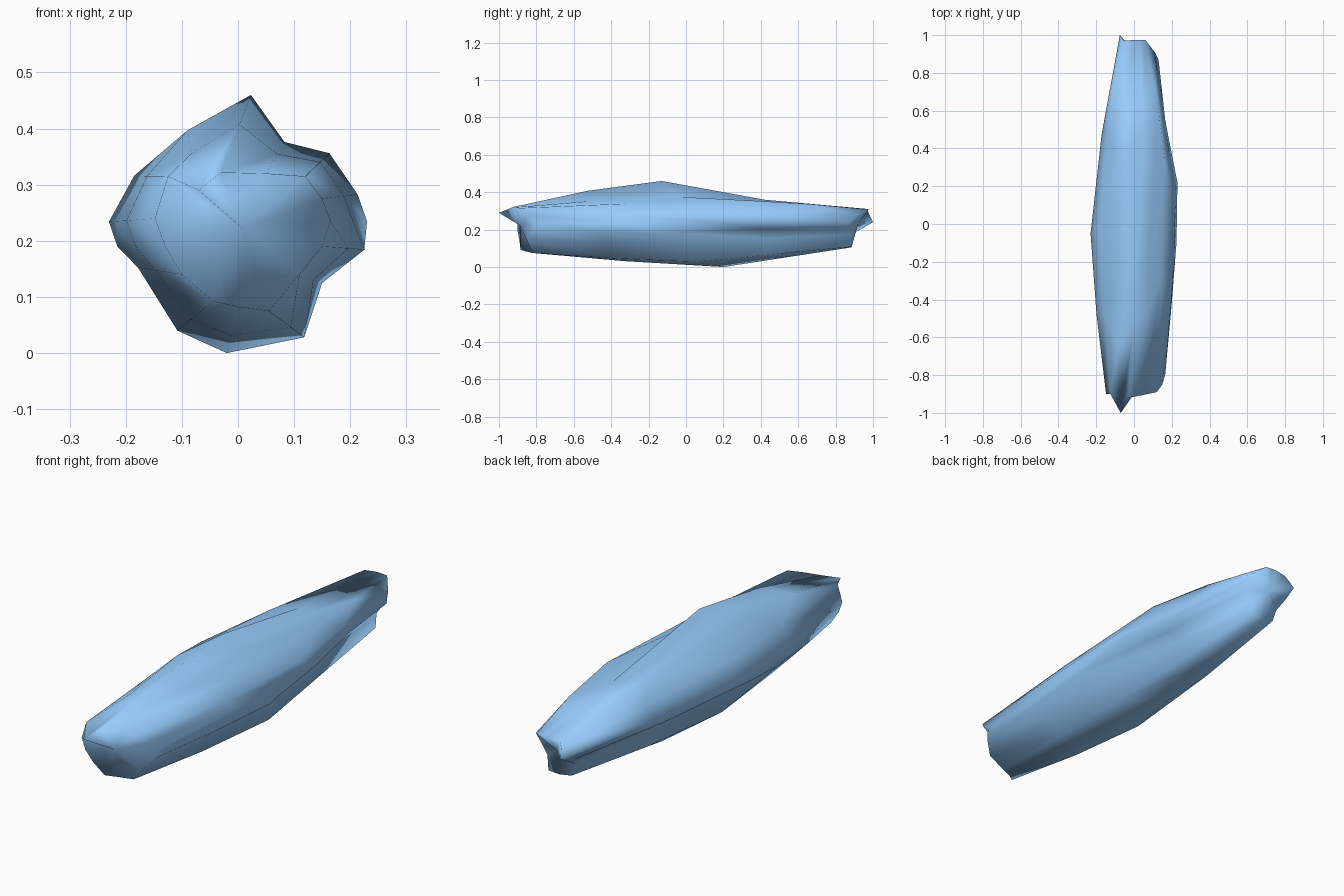
import bpy, bmesh
from mathutils import Vector

# Ridges running lengthwise, clockwise from the top: front, middle and back point
ridges = [
    [(-0.03, -0.92, 0.322), (0.023, -0.13, 0.46), (0.0, 0.975, 0.31)],
    [(0.05, -0.905, 0.32), (0.083, -0.05, 0.376), (0.03, 0.975, 0.31)],
    [(0.12, -0.89, 0.315), (0.163, 0.33, 0.356), (0.06, 0.975, 0.308)],
    [(0.15, -0.85, 0.275), (0.213, 0.15, 0.283), (0.11, 0.91, 0.275)],
    [(0.165, -0.80, 0.235), (0.23, 0.22, 0.235), (0.13, 0.87, 0.24)],
    [(0.15, -0.82, 0.19), (0.225, -0.10, 0.184), (0.10, 0.88, 0.215)],
    [(0.11, -0.85, 0.14), (0.15, 0.0, 0.125), (0.07, 0.885, 0.175)],
    [(0.055, -0.82, 0.075), (0.118, 0.05, 0.028), (0.065, 0.885, 0.108)],
    [(0.0, -0.85, 0.082), (-0.02, 0.20, 0.0), (0.01, 0.885, 0.105)],
    [(-0.045, -0.885, 0.092), (-0.108, -0.1, 0.04), (-0.05, 0.885, 0.115)],
    [(-0.10, -0.89, 0.14), (-0.178, -0.40, 0.152), (-0.07, 0.885, 0.175)],
    [(-0.13, -0.90, 0.19), (-0.215, -0.15, 0.19), (-0.075, 0.94, 0.205)],
    [(-0.148, -0.90, 0.24), (-0.23, -0.05, 0.234), (-0.075, 1.0, 0.24)],
    [(-0.125, -0.90, 0.315), (-0.185, 0.0, 0.316), (-0.065, 0.98, 0.28)],
    [(-0.07, -1.0, 0.29), (-0.09, -0.30, 0.397), (-0.05, 0.97, 0.305)],
]
# Ridges whose back half is leaner than the rest
lean = {0: 0.33, 1: 0.45, 3: 0.45, 4: 0.36, 5: 0.36, 6: 0.4, 7: 0.5, 8: 0.5, 10: 0.55}


def along(ridge, back_fill):
    # Adds quarter points between front, middle and back
    a, m, b = map(Vector, ridge)

    def between(end, fill):
        p = end.lerp(m, fill)
        p.y = (end.y + m.y) / 2
        return p
    return [a, between(a, 0.62), m, between(b, back_fill), b]


bm = bmesh.new()
cols = [[bm.verts.new(p) for p in along(r, lean.get(i, 0.62))]
        for i, r in enumerate(ridges)]
dents = [bm.verts.new((0.01, -0.885, 0.22)), bm.verts.new((0.0, 0.92, 0.23))]
for i, c in enumerate(cols):
    d = cols[(i + 1) % len(cols)]
    for j in range(4):
        bm.faces.new((c[j], d[j], d[j + 1], c[j + 1]))
    # Dented end caps
    bm.faces.new((dents[0], d[0], c[0]))
    bm.faces.new((dents[1], c[4], d[4]))
bmesh.ops.recalc_face_normals(bm, faces=bm.faces)
for f in bm.faces:
    f.smooth = True

mesh = bpy.data.meshes.new("long_rock")
bm.to_mesh(mesh)
bm.free()
rock = bpy.data.objects.new("long_rock", mesh)
bpy.context.collection.objects.link(rock)

# Light blue surface
blue = bpy.data.materials.new("light_blue")
blue.diffuse_color = (0.31, 0.6, 0.97, 1)
mesh.materials.append(blue)
